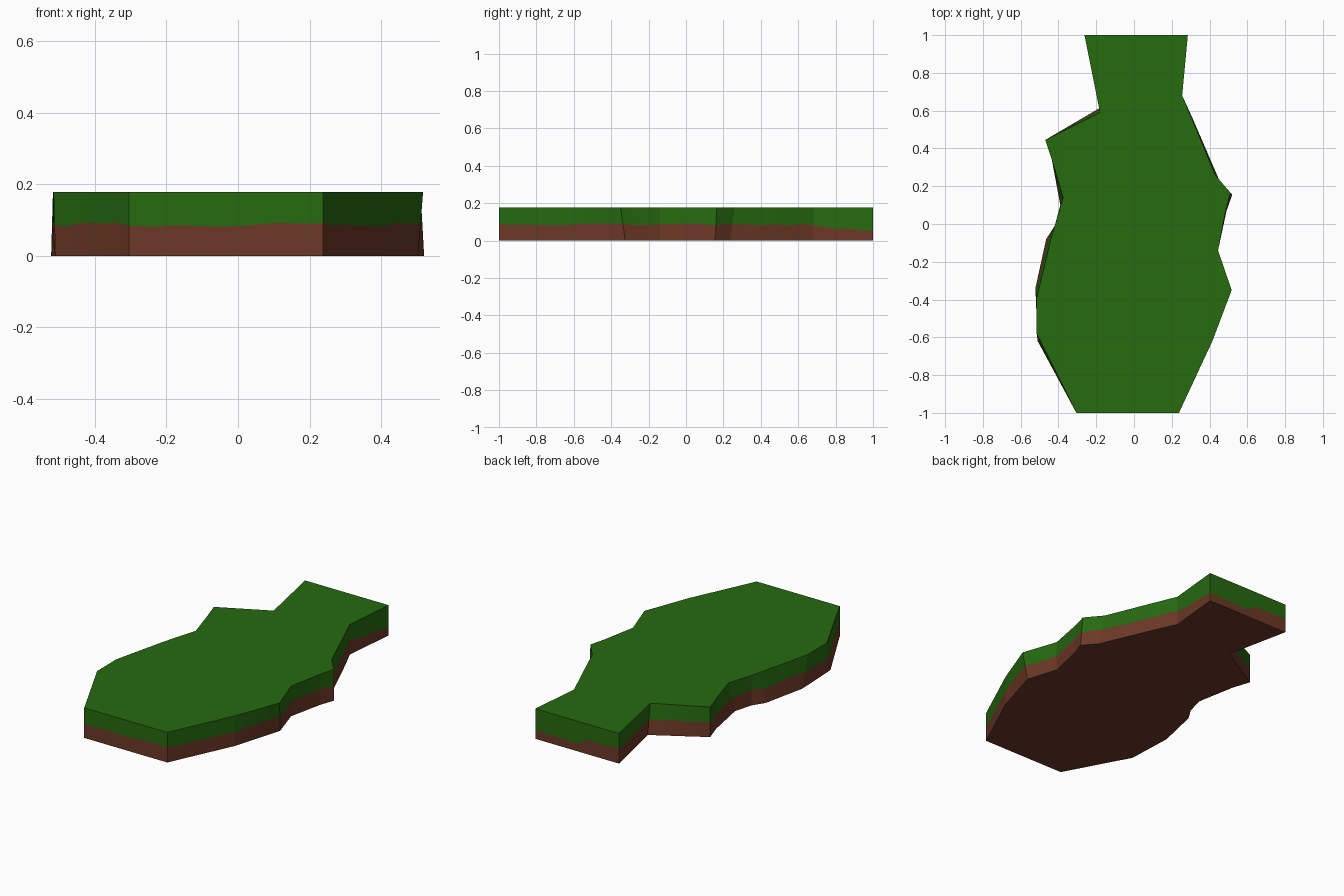
import bpy, bmesh, random
from mathutils import Vector

if "Cube" in bpy.data.objects:
    bpy.data.objects.remove(bpy.data.objects["Cube"])
random.seed(4)

H = 0.178
# outline corners, counter-clockwise: top x, top y, bottom x, bottom y
corners = [
    (-.305, -1, -.305, -1), (.238, -1, .238, -1), (.415, -.62, .415, -.62),
    (.517, -.35, .503, -.325), (.445, -.14, .445, -.14), (.485, .07, .49, .07),
    (.51, .165, .52, .155), (.43, .26, .45, .235), (.31, .55, .31, .56),
    (.255, .68, .255, .68), (.285, 1, .285, 1), (-.262, 1, -.262, 1),
    (-.18, .59, -.18, .615), (-.47, .445, -.47, .445), (-.435, .34, -.435, .34),
    (-.375, .14, -.39, .10), (-.42, -.01, -.42, -.01), (-.44, -.08, -.465, -.08),
    (-.517, -.40, -.522, -.34), (-.515, -.58, -.51, -.62)]


def material(name, rgb):
    m = bpy.data.materials.new(name)
    m.diffuse_color = (*rgb, 1)
    m.use_nodes = True
    m.node_tree.nodes["Principled BSDF"].inputs["Base Color"].default_value = m.diffuse_color
    return m


def seam_height(x, y):
    # grass edge hangs lower towards the back right corner
    z = 0.087 + random.uniform(-.006, .006)
    if x > 0 and y > .6:
        z -= 0.04 * (y - .6) / .4
    return z


bm = bmesh.new()
rings = []
n = len(corners)
for i, a in enumerate(corners):
    b = corners[(i + 1) % n]
    ta, ba = Vector((*a[:2], H)), Vector((*a[2:], 0))
    tb, bb = Vector((*b[:2], H)), Vector((*b[2:], 0))
    steps = max(1, round((tb - ta).length / .07))
    for k in range(steps):
        t, lo = ta.lerp(tb, k / steps), ba.lerp(bb, k / steps)
        mid = lo.lerp(t, seam_height(t.x, t.y) / H)
        rings.append([bm.verts.new(p) for p in (lo, mid, t)])

# walls: soil band below, grass band above
m = len(rings)
for i in range(m):
    p, q = rings[i], rings[(i + 1) % m]
    for band in (0, 1):
        f = bm.faces.new((p[band], q[band], q[band + 1], p[band + 1]))
        f.material_index = band
# grass top and soil underside
bm.faces.new([r[2] for r in rings]).material_index = 1
bm.faces.new([r[0] for r in reversed(rings)]).material_index = 0

me = bpy.data.meshes.new("ground_slab")
bm.to_mesh(me)
bm.free()
me.materials.append(material("soil brown", (.15, .04, .02)))
me.materials.append(material("grass green", (.019, .145, .005)))
bpy.context.collection.objects.link(bpy.data.objects.new("ground_slab", me))
